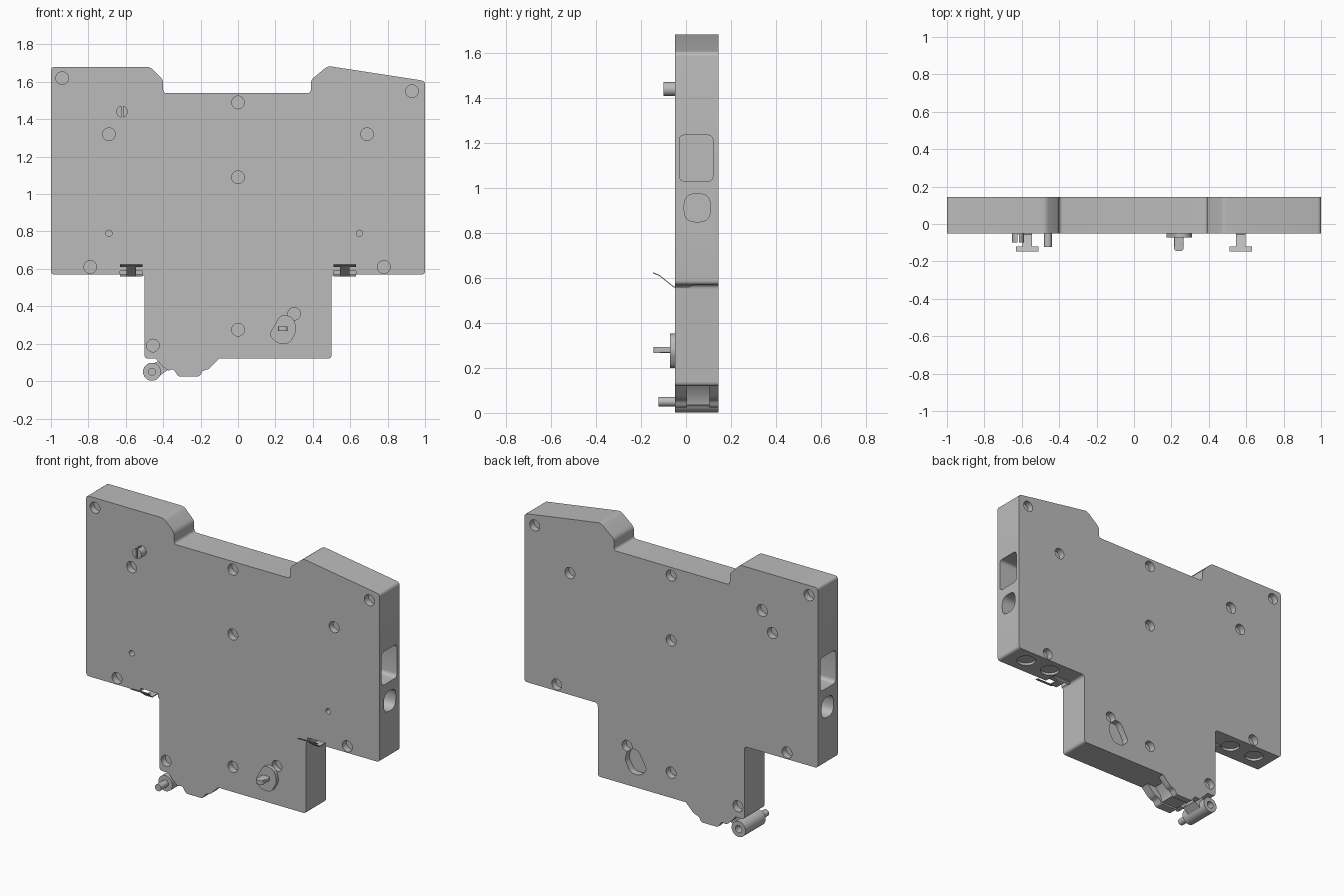
import bpy, bmesh
from math import cos, sin, pi, radians
from mathutils import Vector

cube = bpy.data.objects.get("Cube")
if cube:
    bpy.data.objects.remove(cube)

grey = bpy.data.materials.new("housing grey")
grey.use_nodes = True
tone = (0.5, 0.5, 0.5, 1)
grey.diffuse_color = tone
grey.node_tree.nodes["Principled BSDF"].inputs["Base Color"].default_value = tone

FRONT, BACK = -0.05, 0.145
MID = (FRONT + BACK) / 2


def rounded(points, radius, steps=4):
    """Round each corner of a closed 2D outline."""
    out = []
    for i, p in enumerate(points):
        p = Vector(p)
        a, b = Vector(points[i - 1]) - p, Vector(points[(i + 1) % len(points)]) - p
        s = p + a.normalized() * min(radius, a.length * 0.45)
        e = p + b.normalized() * min(radius, b.length * 0.45)
        for k in range(steps + 1):
            t = k / steps
            out.append(s * (1 - t) ** 2 + p * 2 * t * (1 - t) + e * t * t)
    return out


def circle(x, z, r, n=24):
    return [(x + r * cos(2 * pi * k / n), z + r * sin(2 * pi * k / n)) for k in range(n)]


def rect(cx, cz, w, h):
    return [(cx + sx * w / 2, cz + sz * h / 2) for sx, sz in ((-1, -1), (1, -1), (1, 1), (-1, 1))]


PLANES = {"y": lambda u, v, d: (u, d, v),
          "x": lambda u, v, d: (d, u, v),
          "z": lambda u, v, d: (u, v, d)}


def prism(bm, outline, start, end, axis="y"):
    """Extrude a 2D outline along one axis."""
    put = PLANES[axis]
    a = [bm.verts.new(put(u, v, start)) for u, v in outline]
    b = [bm.verts.new(put(u, v, end)) for u, v in outline]
    faces = [bm.faces.new(a), bm.faces.new(b[::-1])]
    for i in range(len(a)):
        j = (i + 1) % len(a)
        faces.append(bm.faces.new((a[j], a[i], b[i], b[j])))
    bmesh.ops.recalc_face_normals(bm, faces=faces)


def finish(name, bm):
    mesh = bpy.data.meshes.new(name)
    bm.to_mesh(mesh)
    bm.free()
    mesh.materials.append(grey)
    obj = bpy.data.objects.new(name, mesh)
    bpy.context.collection.objects.link(obj)
    return obj


def part(name, *prisms):
    bm = bmesh.new()
    for args in prisms:
        prism(bm, *args)
    return finish(name, bm)


def cut(obj, *prisms):
    cutter = part("cutter", *prisms)
    mod = obj.modifiers.new("cut", "BOOLEAN")
    mod.operation, mod.object, mod.solver = "DIFFERENCE", cutter, "EXACT"
    bpy.context.view_layer.update()
    result = obj.evaluated_get(bpy.context.evaluated_depsgraph_get())
    mesh = bpy.data.meshes.new_from_object(result)
    obj.modifiers.clear()
    obj.data = mesh
    bpy.data.objects.remove(cutter)


# Housing slab
outline = [(-1, 0.57), (-0.5, 0.57), (-0.5, 0.12), (0.5, 0.12), (0.5, 0.57), (1, 0.57),
           (1, 1.605), (0.48, 1.685), (0.39, 1.61), (0.39, 1.54), (-0.4, 1.54),
           (-0.4, 1.61), (-0.47, 1.68), (-1, 1.68)]
housing = part("housing", (rounded(outline, 0.02), FRONT, BACK))

# Blind rivet holes on both faces
rivets = [(-0.94, 1.62), (0.93, 1.55), (0, 1.49), (-0.69, 1.32), (0.69, 1.32), (0, 1.09),
          (-0.79, 0.61), (0.78, 0.61), (-0.455, 0.19), (0, 0.275), (0.3, 0.36)]
DEEP = 0.04
holes = []
for x, z in rivets:
    holes.append((circle(x, z, 0.034), FRONT - 0.02, FRONT + DEEP))
    if x != 0.3:
        holes.append((circle(x, z, 0.034), BACK - DEEP, BACK + 0.02))
holes += [(circle(x, 0.79, 0.017, 16), FRONT - 0.02, FRONT + DEEP) for x in (-0.69, 0.65)]
holes.append((circle(-0.62, 1.44, 0.036), BACK - DEEP, BACK + 0.02))

# Terminal windows in the ends and screw holes under the ledges
for side in (-1, 1):
    ends = (side * 0.86, side * 1.02, "x")
    holes.append((rounded(rect(0.045, 1.133, 0.15, 0.205), 0.025), *ends))
    holes.append((rounded(rect(0.05, 0.912, 0.116, 0.125), 0.05), *ends))
    for x in (0.69, 0.87):
        holes.append((circle(side * x, 0.055, 0.055), 0.55, 0.585, "z"))
cut(housing, *holes)

# Teardrop recess on the back, joined to a round hole
cam = rounded([(0.165, 0.245), (0.21, 0.2), (0.275, 0.2), (0.315, 0.27),
               (0.3, 0.33), (0.27, 0.352), (0.225, 0.352)], 0.025)
cut(housing, (cam, BACK - DEEP, BACK + 0.02))
cut(housing, (circle(0.3, 0.36, 0.034), BACK - DEEP, BACK + 0.02))

# Notches that hold the clips
cut(housing, *[(rect(x, 0.575, 0.12, 0.03), FRONT - 0.02, 0.03) for x in (-0.57, 0.57)])

# Cam knob with key
part("cam_plate", (cam, -0.072, FRONT + 0.002))
part("cam_key", (rounded(rect(0.24, 0.28, 0.05, 0.026), 0.006), -0.13, -0.07),
     (rounded(rect(0.24, -0.125, 0.05, 0.04), 0.018), 0.267, 0.293, "z"))

# Split locating peg
peg = part("locating_peg", (circle(-0.62, 1.44, 0.031), -0.1, FRONT + 0.002))
cut(peg, (rect(-0.62, 1.44, 0.008, 0.08), -0.12, -0.055))

# Bent spring clips with a T shaped end
path = [(0.03, 0.566), (0.015, 0.558), (-0.055, 0.558), (-0.12, 0.61), (-0.147, 0.62)]
for x, label in ((-0.57, "right"), (0.57, "left")):
    bm = bmesh.new()
    widths = (0.12, 0.05, 0.05, 0.12)
    for (y1, z1), (y2, z2), w in zip(path, path[1:], widths):
        strip = [(y1, z1), (y2, z2), (y2, z2 + 0.005), (y1, z1 + 0.005)]
        prism(bm, strip, x - w / 2, x + w / 2, "x")
    finish("spring_clip_" + label, bm)

# Foot: two cheeks with a shorter web between them
foot = rounded([(-0.09, 0.13), (-0.1, 0.12), (-0.155, 0.065), (-0.19, 0.055), (-0.205, 0.025),
                (-0.32, 0.025), (-0.345, 0.065), (-0.375, 0.055), (-0.41, 0.085),
                (-0.44, 0.12), (-0.44, 0.13)], 0.012)
web = [(-0.15, 0.13), (-0.2, 0.075), (-0.21, 0.035), (-0.32, 0.035), (-0.35, 0.075), (-0.42, 0.13)]
part("foot", (foot, FRONT, 0.005), (foot, 0.105, BACK), (web, 0.0, 0.11))

# Latch pin with its arm and front peg
part("latch_arm", ([(-0.46, 0.09), (-0.43, 0.02), (-0.375, 0.06), (-0.41, 0.115)], 0.0, 0.105))
pin = part("latch_pin", (circle(-0.46, 0.05, 0.048), FRONT, BACK))
cut(pin, (circle(-0.46, 0.05, 0.022), 0.08, BACK + 0.02))
part("latch_peg", (circle(-0.46, 0.05, 0.021, 16), -0.122, FRONT + 0.01))

# Smooth round walls, keep edges sharp
for obj in bpy.context.view_layer.objects:
    obj.select_set(obj.type == "MESH" and grey.name in obj.data.materials)
bpy.context.view_layer.objects.active = housing
bpy.ops.object.shade_smooth_by_angle(angle=radians(30))
